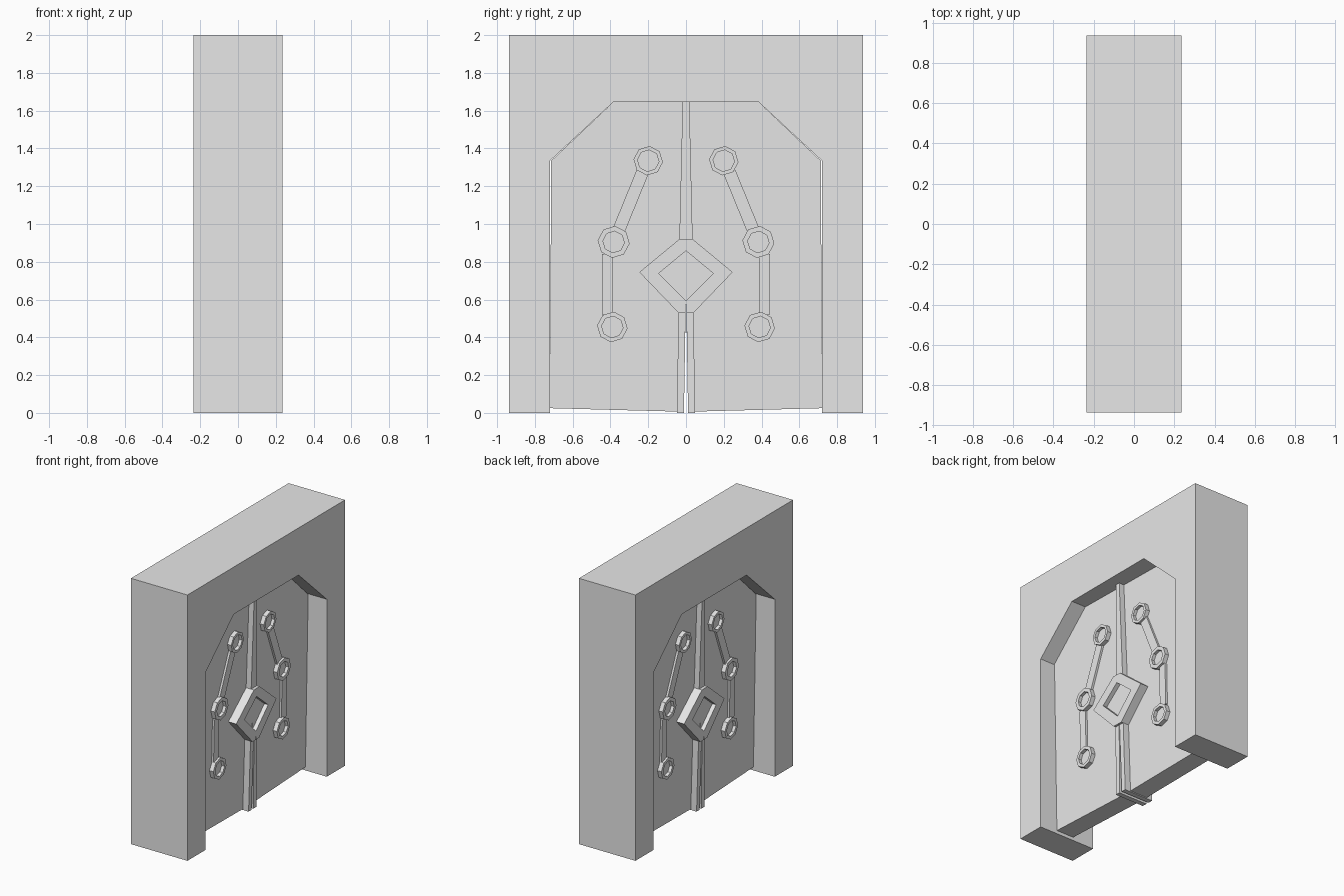
import bpy, bmesh, math

if "Cube" in bpy.data.objects:
    bpy.data.objects.remove(bpy.data.objects["Cube"])

stone = bpy.data.materials.new("grey_stone")
stone.diffuse_color = (0.8, 0.8, 0.8, 1)
stone.use_nodes = True
stone.node_tree.nodes["Principled BSDF"].inputs["Base Color"].default_value = stone.diffuse_color

HALF = 0.235      # half thickness of the frame


def door_face(y, z):
    """x of the slightly tilted door surface."""
    return 0.0725 + 0.0205 * z - 0.022 * y


def finish(name, bm):
    bmesh.ops.recalc_face_normals(bm, faces=bm.faces)
    me = bpy.data.meshes.new(name)
    bm.to_mesh(me)
    bm.free()
    me.materials.append(stone)
    ob = bpy.data.objects.new(name, me)
    bpy.context.collection.objects.link(ob)
    return ob


def prism(name, pts, front, back):
    """Extrude a (y, z) outline between two x functions."""
    bm = bmesh.new()
    a = [bm.verts.new((front(y, z), y, z)) for y, z in pts]
    b = [bm.verts.new((back(y, z), y, z)) for y, z in pts]
    bm.faces.new(a)
    bm.faces.new(b[::-1])
    n = len(pts)
    for i in range(n):
        j = (i + 1) % n
        bm.faces.new((a[i], b[i], b[j], a[j]))
    return finish(name, bm)


def turned_copy(ob):
    """Repeat a detail on the opposite side of the door."""
    c = ob.copy()
    c.name = ob.name + "_rear"
    c.rotation_euler.z = math.pi
    bpy.context.collection.objects.link(c)


def raised(name, pts, lift):
    turned_copy(prism(name, pts, lambda y, z: door_face(y, z) + lift,
                      lambda y, z: 0.0))


def ring(name, cy, cz, r_out, r_in, lift, floor):
    """Octagonal boss with a sunken centre."""
    bm = bmesh.new()
    loops = []
    for r, h in ((r_out, -0.02), (r_out, lift), (r_in, lift), (r_in, floor)):
        loop = []
        for k in range(8):
            t = math.pi / 4 * k + 0.1
            y, z = cy + r * math.sin(t), cz + r * math.cos(t)
            loop.append(bm.verts.new((door_face(y, z) + h, y, z)))
        loops.append(loop)
    for p, q in zip(loops, loops[1:]):
        for k in range(8):
            m = (k + 1) % 8
            bm.faces.new((p[k], p[m], q[m], q[k]))
    bm.faces.new(loops[-1])
    bm.faces.new(loops[0][::-1])
    turned_copy(finish(name, bm))


def bar(name, p, q, width, lift):
    """Flat strip joining two bosses."""
    dy, dz = q[0] - p[0], q[1] - p[1]
    k = width / 2 / math.hypot(dy, dz)
    ny, nz = -dz * k, dy * k
    raised(name, [(p[0] + ny, p[1] + nz), (q[0] + ny, q[1] + nz),
                  (q[0] - ny, q[1] - nz), (p[0] - ny, p[1] - nz)], lift)


# Frame: thick slab with a chamfered doorway
opening = [(-0.72, 0), (-0.72, 1.335), (-0.385, 1.645),
           (0.385, 1.645), (0.72, 1.335), (0.72, 0)]
prism("frame", [(-0.937, 0)] + opening + [(0.937, 0), (0.937, 2), (-0.937, 2)],
      lambda y, z: HALF, lambda y, z: -HALF)

for s, side in ((-1, "left"), (1, "right")):
    def m(pts):
        return [(s * y, z) for y, z in pts]

    # Door leaf, with a narrow tapering gap at the middle
    prism("door_" + side,
          m([(0.011, 0.006), (0.72, 0.025), (0.714, 1.335), (0.385, 1.645),
             (0, 1.645), (0, 0.66)]),
          door_face, lambda y, z: -door_face(-y, z))

    # Centre rib above and below the diamond
    raised("upper_rib_" + side,
           m([(0, 1.645), (0.018, 1.645), (0.035, 0.92), (0, 0.89)]), 0.042)
    raised("lower_rib_" + side,
           m([(0.04, 0.53), (0.048, 0), (0.011, 0), (0.002, 0.55)]), 0.048)

    # Diamond boss with a sunken centre
    raised("diamond_" + side,
           m([(0, 0.92), (0.035, 0.92), (0.247, 0.745), (0.04, 0.53),
              (0.002, 0.53), (0.001, 0.595), (0.145, 0.738), (0, 0.858)]), 0.065)
    raised("diamond_centre_" + side,
           m([(0, 0.858), (0.145, 0.738), (0.001, 0.595), (0, 0.66)]), 0.033)

    # Chain of octagonal bosses joined by strips
    for i, (y, z, r) in enumerate(((0.2, 1.335, 0.078), (0.383, 0.905, 0.085),
                                   (0.39, 0.455, 0.081))):
        ring("boss_%s_%d" % (side, i + 1), s * y, z, r, 0.057, 0.032, 0.008)
    bar("upper_strip_" + side, (s * 0.23, 1.275), (s * 0.355, 0.97), 0.066, 0.016)
    bar("lower_strip_" + side, (s * 0.416, 0.84), (s * 0.416, 0.52), 0.06, 0.016)
